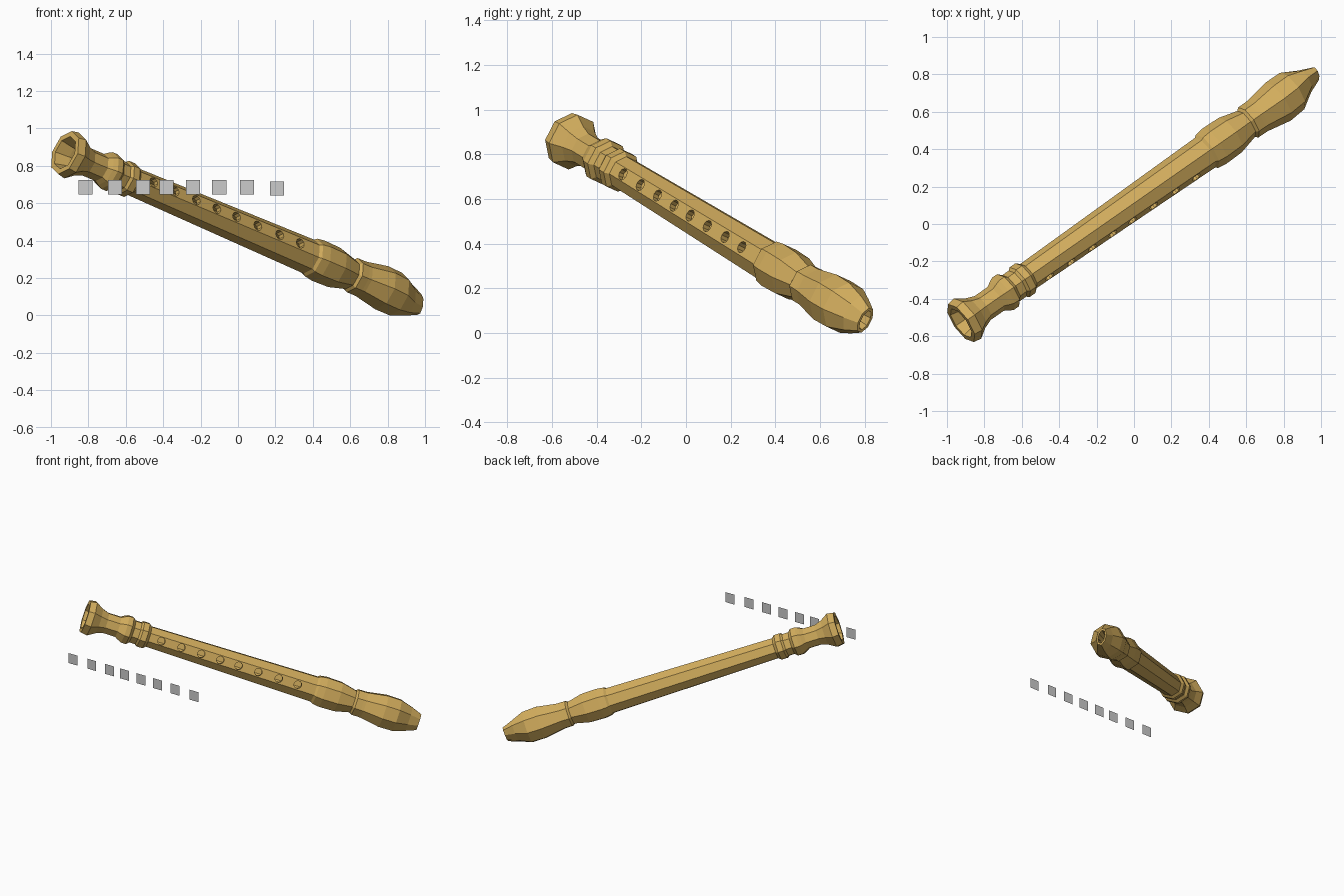
import bpy, bmesh, math
from mathutils import Vector, Matrix

if "Cube" in bpy.data.objects:
    bpy.data.objects.remove(bpy.data.objects["Cube"])

# Axis of the instrument: from the bell end down to the mouthpiece
BELL = Vector((-0.925, -0.53, 0.87))
MOUTH = Vector((0.975, 0.797, 0.06))
L = (MOUTH - BELL).length
D = (MOUTH - BELL).normalized()
S = D.cross(Vector((0, 0, 1))).normalized()
U = S.cross(D).normalized()
a = math.radians(20)
H = S * math.cos(a) + U * math.sin(a)      # direction the finger holes face
V = D.cross(H).normalized()
SIDES = 8

wood = bpy.data.materials.new("golden_wood")
wood.diffuse_color = (0.65, 0.42, 0.11, 1)
wood.use_nodes = True
wood.node_tree.nodes["Principled BSDF"].inputs["Base Color"].default_value = wood.diffuse_color


def make_object(name, bm, mat=None):
    bmesh.ops.recalc_face_normals(bm, faces=bm.faces)
    me = bpy.data.meshes.new(name)
    bm.to_mesh(me)
    bm.free()
    ob = bpy.data.objects.new(name, me)
    bpy.context.collection.objects.link(ob)
    if mat:
        me.materials.append(mat)
    return ob


def ring(bm, t, rh, rv=None, off=0.0):
    """Eight-sided section at distance t; rh towards the holes, rv sideways."""
    rv = rh if rv is None else rv
    verts = []
    for k in range(SIDES):
        g = 2 * math.pi * (k + 0.5) / SIDES
        verts.append(bm.verts.new(BELL + D * t + H * (off + rh * math.cos(g)) + V * (rv * math.sin(g))))
    return verts


# Outer profile: bell, neck, two collars, body, head collar, mouthpiece
outer = [(0, .122), (.045, .13), (.10, .095), (.15, .077), (.24, .077),
         (.265, .092), (.29, .104), (.325, .104), (.345, .084), (.39, .084),
         (.405, .096), (.445, .096), (.465, .078),
         (1.685, .096), (1.70, .107), (1.75, .114), (1.86, .111), (1.97, .084),
         (1.985, .097), (2.03, .097), (2.05, .098), (2.19, .122), (2.29, .117, .12, -.004),
         (2.38, .064, .092, -.008), (L, .034, .062, -.008)]
# Inner bore, from the mouthpiece back to the bell
inner = [(L, .023, .048, -.008), (2.3, .035), (2.1, .05), (.2, .05), (.08, .07), (0, .092)]

bm = bmesh.new()
rings = [ring(bm, *p) for p in outer + inner]
for r0, r1 in zip(rings, rings[1:] + rings[:1]):
    for k in range(SIDES):
        j = (k + 1) % SIDES
        bm.faces.new((r0[k], r0[j], r1[j], r1[k]))
pipe = make_object("recorder_pipe", bm, wood)

# Finger holes cut through the front wall
bm = bmesh.new()
rot = Matrix((V, D, H)).transposed()
if rot.determinant() < 0:
    rot = Matrix((-V, D, H)).transposed()
for t in (.553, .70, .845, .985, 1.12, 1.265, 1.415, 1.555):
    m = Matrix.Translation(BELL + D * t + H * .08) @ rot.to_4x4()
    bmesh.ops.create_cone(bm, cap_ends=True, segments=10, radius1=.027, radius2=.027, depth=.13, matrix=m)
cutter = make_object("hole_cutter", bm, wood)
cutter.hide_render = True
mod = pipe.modifiers.new("finger_holes", 'BOOLEAN')
mod.operation = 'DIFFERENCE'
mod.solver = 'EXACT'
mod.object = cutter
bpy.context.view_layer.objects.active = pipe
bpy.ops.object.modifier_apply(modifier=mod.name)
bpy.data.objects.remove(cutter)

# Row of small flat square plates in front
bm = bmesh.new()
h = .038
for i, x in enumerate((-.815, -.658, -.508, -.382, -.24, -.10, .048, .208)):
    z = .679 if i == 7 else .685
    bm.faces.new([bm.verts.new((x + sx * h, -.832, z + sz * h))
                  for sx, sz in ((-1, -1), (1, -1), (1, 1), (-1, 1))])
make_object("square_plates", bm)
